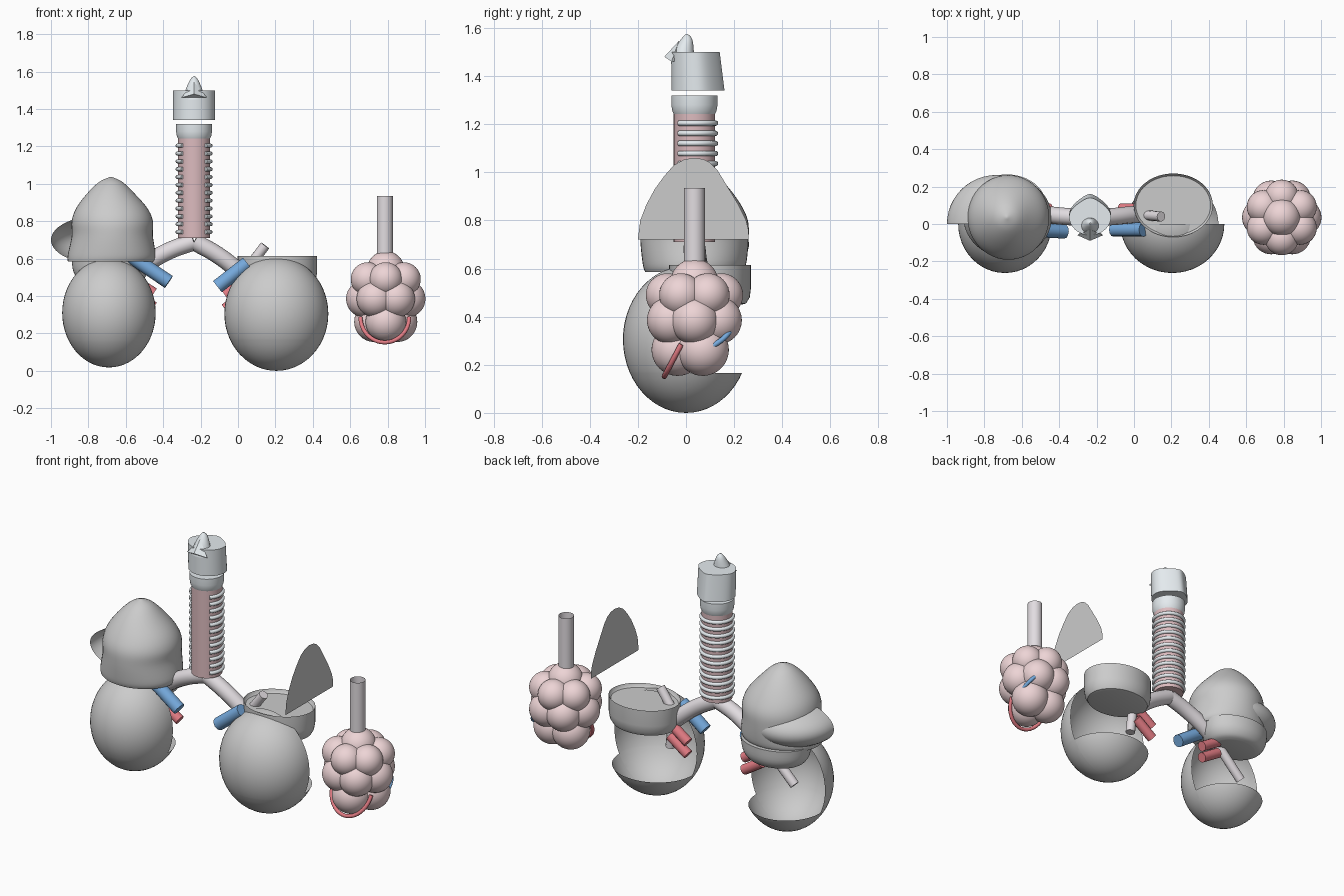
import bpy, bmesh, math
from mathutils import Vector

if "Cube" in bpy.data.objects:
    bpy.data.objects.remove(bpy.data.objects["Cube"])

def material(name, rgb):
    m = bpy.data.materials.new(name)
    m.diffuse_color = (*rgb, 1)
    m.use_nodes = True
    m.node_tree.nodes["Principled BSDF"].inputs["Base Color"].default_value = m.diffuse_color
    return m

PINK = material("mucosa_pink", (.72, .50, .52))
CART = material("cartilage", (.78, .83, .86))
AIR = material("airway", (.76, .72, .75))
SAC = material("sac_pink", (.85, .66, .67))
RED = material("artery_red", (.76, .20, .23))
BLUE = material("vein_blue", (.18, .40, .72))
CX, CY = -.235, .035     # windpipe axis

def finish(name, bm, mat=None, angle=40):
    me = bpy.data.meshes.new(name)
    bm.to_mesh(me)
    bm.free()
    ob = bpy.data.objects.new(name, me)
    bpy.context.collection.objects.link(ob)
    if mat:
        me.materials.append(mat)
    bpy.ops.object.select_all(action='DESELECT')
    ob.select_set(True)
    bpy.context.view_layer.objects.active = ob
    bpy.ops.object.shade_smooth_by_angle(angle=math.radians(angle))
    return ob

def loft(name, rings, mat=None, n=48, steps=1, tear=0, caps=True):
    """Stack of ellipses (z, cx, cy, rx, ry), optionally spline-smoothed."""
    if steps > 1:
        r = [Vector(v) for v in [rings[0]] + rings + [rings[-1]]]
        out = []
        for a, b, c, d in zip(r, r[1:], r[2:], r[3:]):
            for k in range(steps):
                t = k / steps
                out.append(.5 * (2*b + (c-a)*t + (2*a-5*b+4*c-d)*t*t + (3*b-a-3*c+d)*t**3))
        rings = out + [r[-1]]
    bm = bmesh.new()
    loops = []
    for z, cx, cy, rx, ry in rings:
        loop = []
        for i in range(n):
            a = 2 * math.pi * i / n
            s, c = math.sin(a), math.cos(a)
            pinch = 1 - tear * max(s, 0) ** 2
            loop.append(bm.verts.new((cx + rx*c*pinch, cy + ry*s, z)))
        loops.append(loop)
    for p, q in zip(loops, loops[1:]):
        for i in range(n):
            j = (i + 1) % n
            bm.faces.new((p[i], p[j], q[j], q[i]))
    if caps:
        bm.faces.new(loops[0][::-1])
        bm.faces.new(loops[-1])
    return finish(name, bm, mat)

def tube(name, pts, r, mat, spline=True):
    """Round tube along a path."""
    cu = bpy.data.curves.new(name, 'CURVE')
    cu.dimensions = '3D'
    cu.bevel_depth, cu.bevel_resolution, cu.resolution_u = r, 4, 8
    cu.use_fill_caps = True
    if spline:
        sp = cu.splines.new('BEZIER')
        sp.bezier_points.add(len(pts) - 1)
        for b, p in zip(sp.bezier_points, pts):
            b.co = p
            b.handle_left_type = b.handle_right_type = 'AUTO'
    else:
        sp = cu.splines.new('POLY')
        sp.points.add(len(pts) - 1)
        for b, p in zip(sp.points, pts):
            b.co = (*p, 1)
    tmp = bpy.data.objects.new(name + "_path", cu)
    bpy.context.collection.objects.link(tmp)
    bm = bmesh.new()
    bm.from_mesh(tmp.to_mesh())
    tmp.to_mesh_clear()
    bpy.data.objects.remove(tmp)
    return finish(name, bm, mat)

def ellipsoid(name, c, r, mat=None, cut=None, half=False):
    """Ellipsoid shell; cut = open the back above z, half = keep the back only."""
    bm = bmesh.new()
    bmesh.ops.create_uvsphere(bm, u_segments=48, v_segments=28, radius=1)
    for v in bm.verts:
        v.co = Vector((c[i] + r[i] * v.co[i] for i in range(3)))
    for co, no, use in (((0, 0, 0), (0, 1, 0), half or cut is not None),
                        ((0, 0, cut or 0), (0, 0, 1), cut is not None)):
        if use:
            bmesh.ops.bisect_plane(bm, geom=bm.verts[:] + bm.edges[:] + bm.faces[:],
                                   plane_co=co, plane_no=no)
    drop = []
    for f in bm.faces:
        m = f.calc_center_median()
        if (half and m.y < 0) or (cut is not None and m.y > 0 and m.z > cut):
            drop.append(f)
    bmesh.ops.delete(bm, geom=drop, context='FACES')
    return finish(name, bm, mat)

# Larynx
loft("thyroid_cartilage", [(1.34, CX, .05, .112, .11), (1.5, CX, .04, .112, .10)], CART, tear=.45)
loft("cricoid_cartilage", [(1.24, CX, CY, .085, .085), (1.255, CX, CY, .092, .092),
                           (1.28, CX, CY, .096, .096), (1.32, CX, CY, .096, .096)], CART)
loft("epiglottis_stalk", [(1.45, CX, -.015, .062, .048), (1.51, CX, -.008, .042, .04),
                          (1.555, CX, .003, .022, .022), (1.575, CX, .003, .004, .004)], CART, steps=4)
bm = bmesh.new()
for p in ((-.303, -.06, 1.46), (-.165, -.06, 1.46), (CX, -.09, 1.48), (CX, .0, 1.46), (CX, -.03, 1.545)):
    bm.verts.new(p)
bmesh.ops.convex_hull(bm, input=bm.verts[:])
finish("epiglottis_flap", bm, CART, 20)

# Windpipe with C-shaped rings open at the front
loft("trachea", [(.71, CX, CY, .086, .086), (1.25, CX, CY, .086, .086)], PINK)
for k in range(12):
    z = .742 + .042 * k
    arc = [math.radians(-46 + 272 * i / 24) for i in range(25)]
    tube("trachea_ring_%02d" % (k + 1),
         [(CX + .088*math.cos(a), CY + .088*math.sin(a), z) for a in arc], .011, CART, False)

# Bronchi and their branches
tube("right_bronchus", [(CX, CY, .69), (-.36, .04, .645), (-.48, .05, .58), (-.6, .05, .5)], .046, AIR)
tube("left_bronchus", [(CX, CY, .69), (-.11, .04, .62), (0, .05, .535), (.06, .05, .48)], .046, AIR)
tube("right_lower_branch", [(-.59, .05, .5), (-.77, .05, .32)], .028, AIR)
tube("left_lower_branch", [(.05, .05, .5), (.07, .05, .33)], .028, AIR)
tube("left_upper_branch", [(.03, .05, .52), (.145, .04, .67)], .027, AIR)

# Lung vessels
tube("right_vein", [(-.57, -.03, .61), (-.37, -.04, .475)], .038, BLUE)
tube("left_vein", [(.05, -.03, .575), (-.11, -.03, .45)], .038, BLUE)
for i, dz in enumerate((0, -.075)):
    tube("right_artery_%d" % (i + 1), [(-.57, .08, .49 + dz), (-.45, .08, .415 + dz)], .03, RED)
    tube("left_artery_%d" % (i + 1), [(.05, .08, .49 + dz), (-.07, .08, .405 + dz)], .03, RED)

# Lower lobes, opened at the back
ellipsoid("right_lower_lobe", (-.69, 0, .31), (.25, .262, .292), cut=.165)
ellipsoid("left_lower_lobe", (.205, 0, .305), (.278, .262, .305), cut=.165)

# Right upper and middle lobes
loft("right_upper_lobe", [(.585, -.68, .03, .23, .2), (.62, -.675, .035, .235, .215),
                          (.72, -.672, .035, .217, .225), (.8, -.672, .035, .217, .222),
                          (.87, -.675, .035, .19, .19), (.95, -.68, .035, .125, .13),
                          (1.01, -.68, .035, .062, .065), (1.037, -.68, .035, .004, .004)], steps=5)
ellipsoid("right_middle_lobe", (-.735, 0, .7), (.265, .262, .13), half=True)
loft("right_lobe_base", [(.47, -.68, .1, .13, .1), (.485, -.68, .1, .17, .135),
                         (.53, -.68, .1, .2, .16), (.6, -.68, .1, .21, .165)], steps=4)

# Left upper lobe, sliced off to a shallow dish, with its outer slice left standing
loft("left_upper_lobe", [(.45, .21, .1, .17, .13), (.455, .21, .1, .19, .15), (.48, .21, .1, .205, .165),
                         (.52, .21, .1, .212, .17), (.615, .21, .1, .212, .17),
                         (.6, .21, .1, .208, .166), (.592, .21, .1, .2, .158)])
bm = bmesh.new()
leaf = [(-.2, .72), (-.19, .8), (-.165, .865), (-.13, .93), (-.09, .985), (-.05, 1.03), (-.01, 1.052),
        (.03, 1.06), (.07, 1.055), (.1, 1.04), (.13, 1.01), (.215, .87), (.25, .8), (.26, .76), (.26, .72)]
bm.faces.new([bm.verts.new((.46, y, z)) for y, z in leaf])
finish("left_lobe_slice", bm)

# Air sac cluster: rings of (count, ring radius, z, sphere radius, start angle)
AX, AY = .79, .035
k = 0
for n, rad, z, r, a0 in ((3, .07, .262, .108, -90), (6, .112, .385, .1, -60),
                         (6, .112, .49, .09, -90), (1, 0, .54, .1, 0)):
    for i in range(n):
        a = math.radians(a0 + 360 * i / n)
        k += 1
        ellipsoid("air_sac_%02d" % k, (AX + rad*math.cos(a), AY + rad*math.sin(a), z), (r, r, r), SAC)
loft("air_sac_duct", [(.55, .785, AY, .043, .043), (.935, .785, AY, .043, .043)], AIR, caps=False)
tube("air_sac_artery", [(.785 + .13*math.cos(a), -.02 + .07*math.sin(a), .285 + .133*math.sin(a))
                        for a in [math.pi * (1 + i / 20) for i in range(21)]], .011, RED, False)
tube("air_sac_vein", [(.86, -.02, .255), (.925, .06, .258), (.935, .13, .29), (.9, .185, .345), (.86, .19, .38)],
     .011, BLUE)
